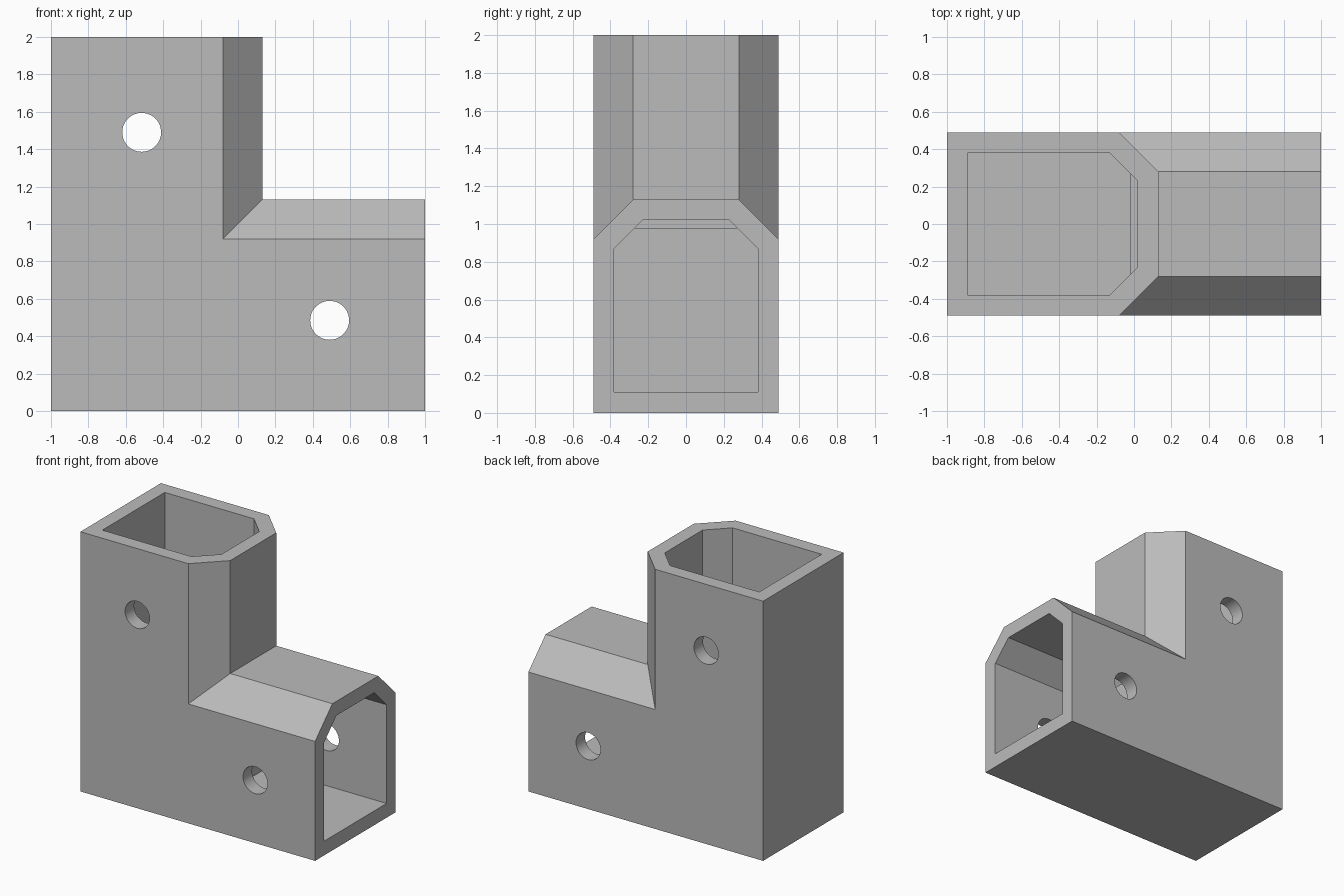
import bpy, bmesh
from mathutils import Vector

cube = bpy.data.objects.get("Cube")
if cube:
    bpy.data.objects.remove(cube, do_unlink=True)

grey = bpy.data.materials.new("plain_grey")
grey.use_nodes = True
grey.diffuse_color = (0.5, 0.5, 0.5, 1)
grey.node_tree.nodes["Principled BSDF"].inputs["Base Color"].default_value = (0.5, 0.5, 0.5, 1)


def loft(name, sections):
    """Closed solid through matching point loops."""
    bm = bmesh.new()
    rings = [[bm.verts.new(p) for p in s] for s in sections]
    for a, b in zip(rings, rings[1:]):
        for i in range(len(a)):
            j = (i + 1) % len(a)
            bm.faces.new((a[i], a[j], b[j], b[i]))
    bm.faces.new(rings[0])
    bm.faces.new(rings[-1])
    bmesh.ops.recalc_face_normals(bm, faces=bm.faces)
    bmesh.ops.dissolve_limit(bm, angle_limit=0.01, verts=bm.verts, edges=bm.edges)
    mesh = bpy.data.meshes.new(name)
    bm.to_mesh(mesh)
    bm.free()
    mesh.materials.append(grey)
    obj = bpy.data.objects.new(name, mesh)
    bpy.context.collection.objects.link(obj)
    return obj


W, ARM, CHAMFER = 0.49, 1.13, 0.21


def elbow_section(y, inset):
    """L outline, with its inner corner pulled back by inset."""
    x, z = ARM - 1 - inset, ARM - inset
    return [(-1, y, 0), (1, y, 0), (1, y, z), (x, y, z), (x, y, 2), (-1, y, 2)]


# Elbow body with mitred chamfers along the inner edges
body = loft("elbow_bracket", [
    elbow_section(-W, CHAMFER), elbow_section(CHAMFER - W, 0),
    elbow_section(W - CHAMFER, 0), elbow_section(W, CHAMFER)])

# Blind socket in each arm: u runs across the arm from its outer side, d along it
outline = [(0.11, -0.38), (0.87, -0.38), (1.02, -0.23),
           (1.02, 0.23), (0.87, 0.38), (0.11, 0.38)]
FLOOR, MOUTH = 0.98, 2.1
upright_socket = loft("upright_socket", [[(u - 1, y, d) for u, y in outline]
                                         for d in (FLOOR, MOUTH)])
side_socket = loft("side_socket", [[(d - 1, y, u) for u, y in outline]
                                   for d in (FLOOR, MOUTH)])
cutters = [upright_socket, side_socket]

# Bolt holes through both walls of each arm
for name, x, z in (("upright_bolt_hole", -0.515, 1.49), ("side_bolt_hole", 0.49, 0.485)):
    bpy.ops.mesh.primitive_cylinder_add(vertices=48, radius=0.104, depth=1.2,
                                        location=(x, 0, z), rotation=(1.570796, 0, 0))
    hole = bpy.context.object
    hole.name = name
    hole.data.materials.append(grey)
    cutters.append(hole)

bpy.ops.object.select_all(action='DESELECT')
bpy.context.view_layer.objects.active = body
body.select_set(True)
for cutter in cutters:
    cutter.hide_render = True
    cut = body.modifiers.new(cutter.name, 'BOOLEAN')
    cut.operation, cut.solver, cut.object = 'DIFFERENCE', 'EXACT', cutter
    bpy.ops.object.modifier_apply(modifier=cut.name)
for cutter in cutters:
    bpy.data.objects.remove(cutter, do_unlink=True)

bpy.ops.object.shade_smooth_by_angle(angle=0.5)
